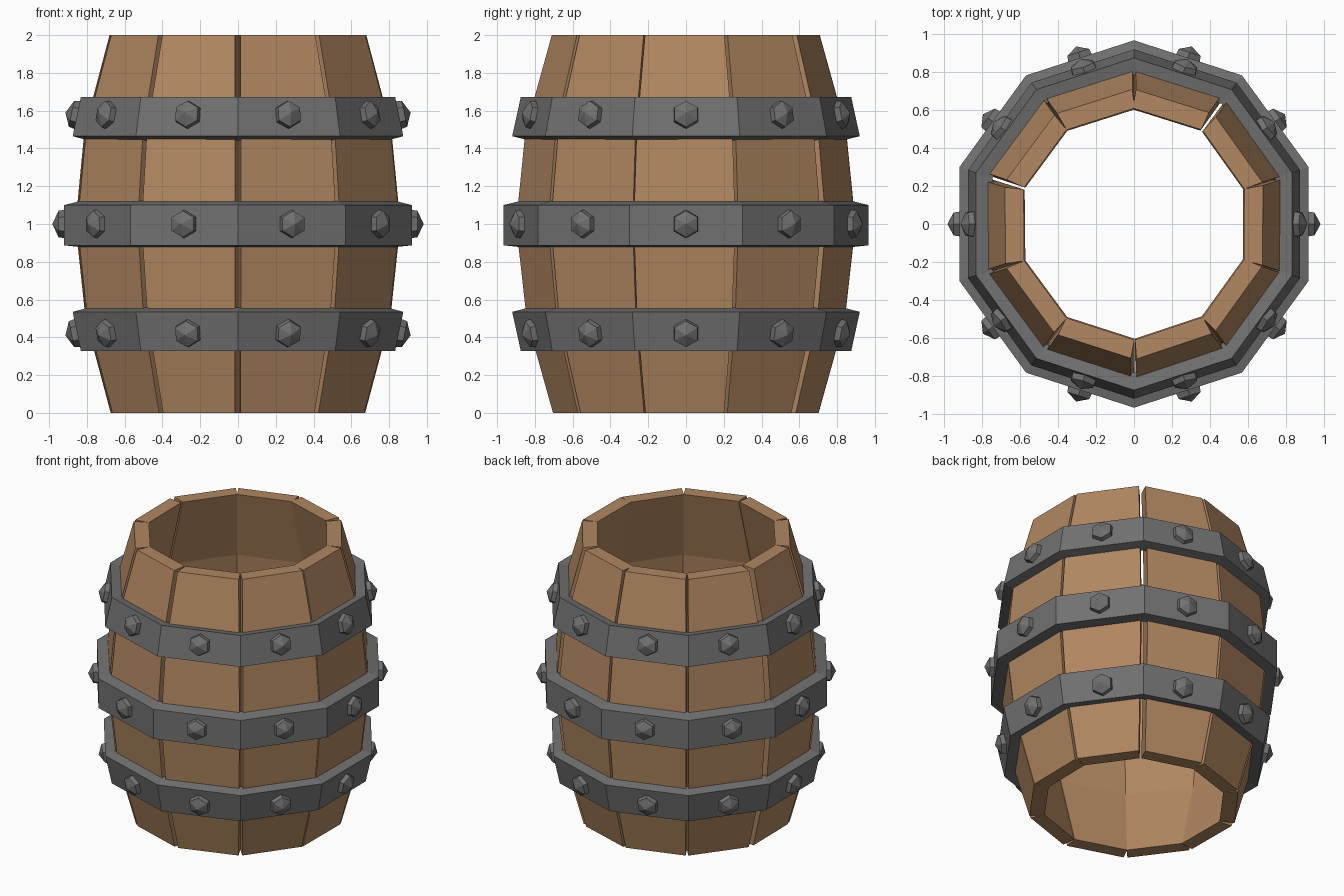
import bpy, bmesh, math, random
from mathutils import Matrix

if "Cube" in bpy.data.objects:
    bpy.data.objects.remove(bpy.data.objects["Cube"])

random.seed(4)
N = 10
STEP = 2 * math.pi / N
T = math.tan(STEP / 2)


def material(name, color):
    m = bpy.data.materials.new(name)
    m.diffuse_color = (*color, 1)
    m.use_nodes = True
    m.node_tree.nodes["Principled BSDF"].inputs["Base Color"].default_value = m.diffuse_color
    return m


WOOD = material("barrel wood", (0.44, 0.242, 0.12))
IRON = material("dark iron", (0.165, 0.165, 0.165))


def make_object(name, bm, mat):
    bmesh.ops.recalc_face_normals(bm, faces=bm.faces)
    me = bpy.data.meshes.new(name)
    bm.to_mesh(me)
    bm.free()
    me.materials.append(mat)
    ob = bpy.data.objects.new(name, me)
    bpy.context.collection.objects.link(ob)
    return ob


def bridge(bm, rings, close=False):
    """Skin a list of equal vertex rings; cap the ends unless closed."""
    n = len(rings[0])
    last = len(rings) if close else len(rings) - 1
    for i in range(last):
        a, b = rings[i], rings[(i + 1) % len(rings)]
        for j in range(n):
            k = (j + 1) % n
            bm.faces.new((a[j], a[k], b[k], b[j]))
    if not close:
        bm.faces.new(rings[0])
        bm.faces.new(rings[-1])


# Staves: bent planks, touching inside with narrow gaps outside
PROFILE = [(0, 0.672), (0.5, 0.805), (1, 0.858), (1.5, 0.81), (2, 0.678)]
for s in range(N):
    bm = bmesh.new()
    rot = Matrix.Rotation(s * STEP + random.uniform(-0.012, 0.012), 3, 'Z')
    gaps = [random.uniform(0.006, 0.022) for _ in range(2)]
    rings = []
    for z, r in PROFILE:
        ri = r - 0.098
        pts = [(ri, -ri * T), (r, -r * T + gaps[0]), (r, r * T - gaps[1]), (ri, ri * T)]
        ring = []
        for x, y in pts:
            v = bm.verts.new((x, y, z))
            v.co = rot @ v.co
            ring.append(v)
        rings.append(ring)
    bridge(bm, rings)
    make_object(f"stave_{s + 1}", bm, WOOD)


# Hoops: ten-sided bands, cross-section given as (apothem, z)
def hoop(name, section):
    bm = bmesh.new()
    rings = []
    for i in range(N):
        a = (i + 0.5) * STEP
        c = 1 / math.cos(STEP / 2)
        rings.append([bm.verts.new((r * c * math.cos(a), r * c * math.sin(a), z)) for r, z in section])
    bridge(bm, rings, close=True)
    make_object(name, bm, IRON)


# Bolts: faceted six-sided studs, one in the middle of each hoop face
def bolts(name, r, z, tilt):
    bm = bmesh.new()
    for i in range(N):
        place = (Matrix.Rotation(i * STEP, 4, 'Z') @ Matrix.Translation((r, 0, z))
                 @ Matrix.Rotation(-tilt, 4, 'Y'))
        rings = []
        for h, rad in ((-0.02, 0.078), (0.03, 0.07)):
            rings.append([bm.verts.new(place @ Matrix.Rotation(k * math.pi / 3, 4, 'X')
                                       @ Matrix.Translation((h, 0, rad)).translation)
                          for k in range(6)])
        bridge(bm, rings)
        bm.faces.ensure_lookup_table()
        bmesh.ops.poke(bm, faces=[bm.faces[-1]])
        tip = min((v for v in bm.verts if len(v.link_edges) == 6),
                  key=lambda v: (v.co - place @ Matrix.Translation((0.03, 0, 0)).translation).length)
        tip.co = place @ Matrix.Translation((0.063, 0, 0)).translation
    make_object(name, bm, IRON)


upper = [(0.875, 1.465), (0.832, 1.672), (0.745, 1.655), (0.79, 1.442)]
hoop("upper_hoop", upper)
hoop("lower_hoop", [(r, 2 - z) for r, z in upper])
hoop("middle_hoop", [(0.92, 0.887), (0.92, 1.1), (0.835, 1.122), (0.835, 0.878)])
bolts("upper_bolts", 0.852, 1.577, 0.2)
bolts("middle_bolts", 0.92, 1.0, 0)
bolts("lower_bolts", 0.852, 0.423, -0.2)
